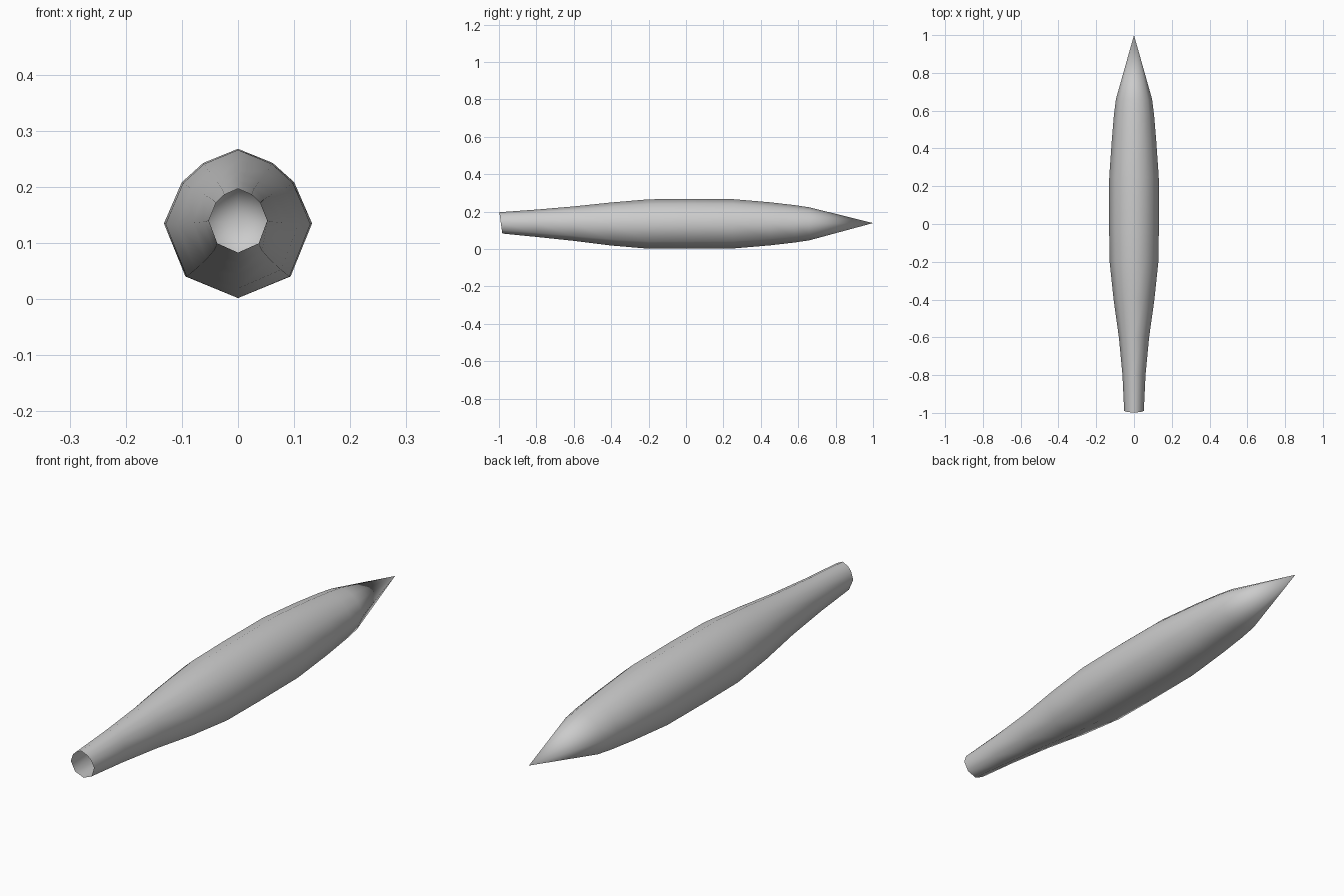
import bpy, bmesh, math

if "Cube" in bpy.data.objects:
    bpy.data.objects.remove(bpy.data.objects["Cube"])

# Single grey finish
grey = bpy.data.materials.new("hull_grey")
grey.diffuse_color = (0.6, 0.6, 0.6, 1)
grey.use_nodes = True
grey.node_tree.nodes["Principled BSDF"].inputs["Base Color"].default_value = grey.diffuse_color

# Unit cross-section: octagon with its two upper corners chamfered
right = [(0.47, 0.81), (0.76, 0.55), (1.0, 0.0), (0.71, -0.71)]
section = [(0, 1)] + right + [(0, -1)] + [(-x, z) for x, z in reversed(right)]

# Stations along the hull: y, half width, half height, centre height
stations = [
    (-0.99, 0.052, 0.057, 0.140),
    (-0.80, 0.061, 0.073, 0.138),
    (-0.60, 0.080, 0.092, 0.136),
    (-0.40, 0.108, 0.115, 0.134),
    (-0.20, 0.129, 0.132, 0.134),
    (0.00, 0.132, 0.133, 0.135),
    (0.25, 0.131, 0.132, 0.135),
    (0.45, 0.117, 0.115, 0.135),
    (0.58, 0.106, 0.100, 0.135),
    (0.66, 0.096, 0.088, 0.135),
]

bm = bmesh.new()
rings = []
for i, (y, w, h, c) in enumerate(stations):
    tilt = 0.008 if i == 0 else 0      # slightly raked open end
    rings.append([bm.verts.new((x * w, y - z * tilt, c + z * h)) for x, z in section])

# Skin between stations, then the pointed nose; the tail end stays open
n = len(section)
for a, b in zip(rings, rings[1:]):
    for k in range(n):
        bm.faces.new((a[k], a[(k + 1) % n], b[(k + 1) % n], b[k]))
tip = bm.verts.new((0, 1.0, 0.139))
for k in range(n):
    bm.faces.new((rings[-1][k], rings[-1][(k + 1) % n], tip))

bmesh.ops.recalc_face_normals(bm, faces=bm.faces)
# Make sure the open shell faces outward
bm.normal_update()
f = max(bm.faces, key=lambda q: q.calc_center_median().x)
if f.normal.x < 0:
    bmesh.ops.reverse_faces(bm, faces=bm.faces)

for f in bm.faces:
    f.smooth = True

mesh = bpy.data.meshes.new("hull")
bm.to_mesh(mesh)
bm.free()
mesh.materials.append(grey)
hull = bpy.data.objects.new("hull", mesh)
bpy.context.collection.objects.link(hull)
